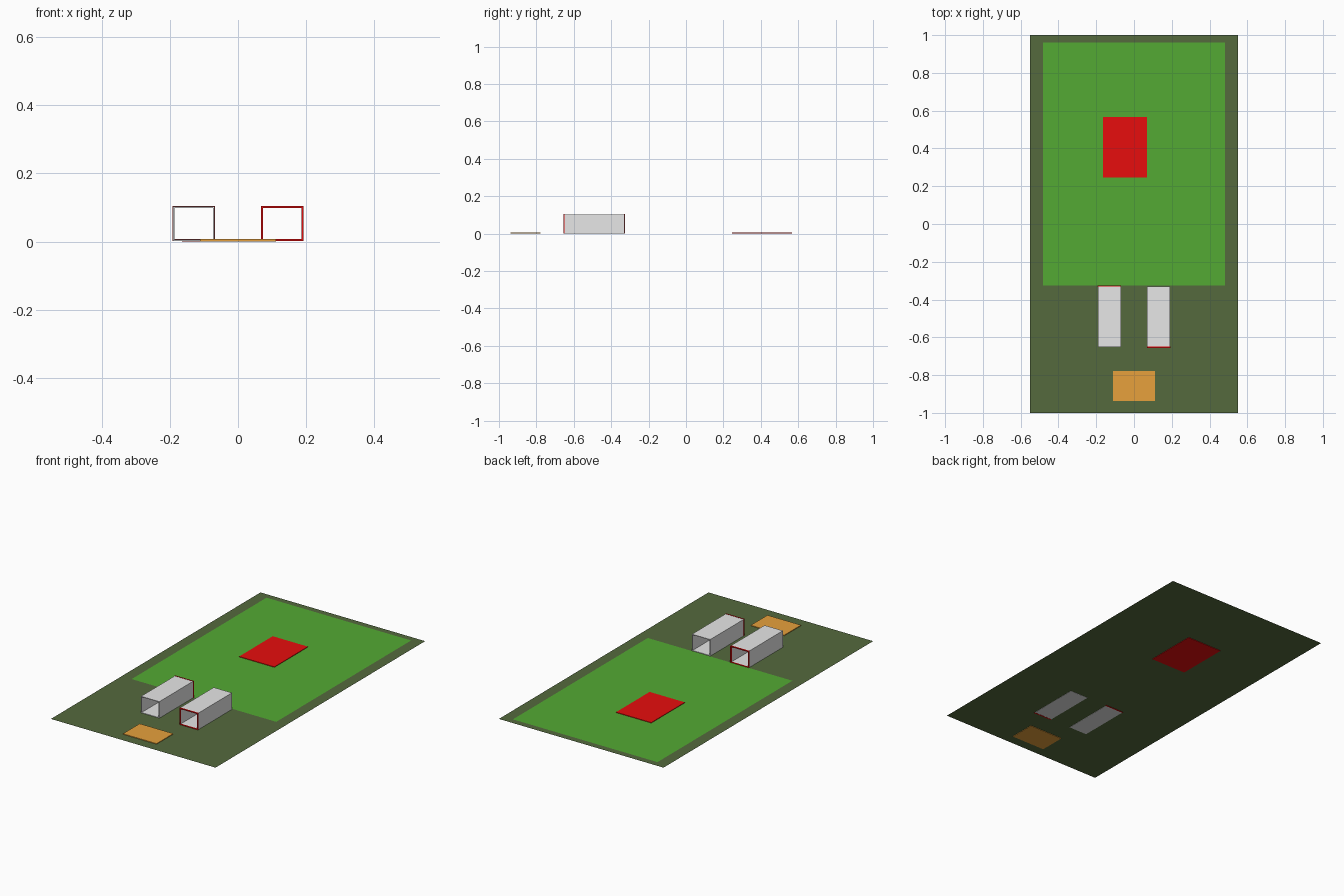
import bpy, bmesh

if "Cube" in bpy.data.objects:
    bpy.data.objects.remove(bpy.data.objects["Cube"])


def material(name, rgb):
    m = bpy.data.materials.new(name)
    m.diffuse_color = (*rgb, 1)
    m.use_nodes = True
    m.node_tree.nodes["Principled BSDF"].inputs["Base Color"].default_value = m.diffuse_color
    return m


OLIVE = material("dark_olive", (0.09, 0.144, 0.048))
GREEN = material("grass_green", (0.087, 0.402, 0.033))
RED = material("red", (0.8, 0.004, 0.004))
ORANGE = material("orange", (0.8, 0.356, 0.045))
GREY = material("light_grey", (0.8, 0.8, 0.8))


def finish(bm, name, mat):
    bmesh.ops.recalc_face_normals(bm, faces=bm.faces)
    me = bpy.data.meshes.new(name)
    bm.to_mesh(me)
    bm.free()
    me.materials.append(mat)
    ob = bpy.data.objects.new(name, me)
    bpy.context.collection.objects.link(ob)
    return ob


def sheet(name, x0, x1, y0, y1, z, mat):
    bm = bmesh.new()
    bm.faces.new([bm.verts.new(p) for p in
                  ((x0, y0, z), (x1, y0, z), (x1, y1, z), (x0, y1, z))])
    bm.normal_update()
    return finish_sheet(bm, name, mat)


def finish_sheet(bm, name, mat):
    f = next(iter(bm.faces))
    if f.normal.z < 0:
        f.normal_flip()
    me = bpy.data.meshes.new(name)
    bm.to_mesh(me)
    bm.free()
    me.materials.append(mat)
    ob = bpy.data.objects.new(name, me)
    bpy.context.collection.objects.link(ob)
    return ob


def plate(name, x0, x1, y0, y1, z0, z1, mat):
    bm = bmesh.new()
    bmesh.ops.create_cube(bm, size=1)
    for v in bm.verts:
        v.co.x = x1 if v.co.x > 0 else x0
        v.co.y = y1 if v.co.y > 0 else y0
        v.co.z = z1 if v.co.z > 0 else z0
    return finish(bm, name, mat)


def tube(name, x0, x1, y0, y1, z0, z1, wall, mat):
    """Open-ended square tube running along y."""
    w = wall
    outer = [(x0, z0), (x1, z0), (x1, z1), (x0, z1)]
    inner = [(x0 + w, z0 + w), (x1 - w, z0 + w), (x1 - w, z1 - w), (x0 + w, z1 - w)]
    bm = bmesh.new()
    rings = [[bm.verts.new((x, y, z)) for x, z in pts]
             for pts, y in ((outer, y0), (outer, y1), (inner, y1), (inner, y0))]
    for k in range(4):
        a, b = rings[k], rings[(k + 1) % 4]
        for i in range(4):
            j = (i + 1) % 4
            bm.faces.new((a[i], a[j], b[j], b[i]))
    return finish(bm, name, mat)


# Ground and lawn
sheet("ground", -0.55, 0.55, -1, 1, 0.003, OLIVE)
sheet("lawn", -0.483, 0.483, -0.325, 0.962, 0.0038, GREEN)

# Coloured pads
plate("red_pad", -0.165, 0.07, 0.247, 0.567, 0, 0.007, RED)
plate("orange_pad", -0.112, 0.112, -0.937, -0.778, 0, 0.007, ORANGE)

# Two tunnels, each with a red rim on one end
for side, x0, rim_y in (("left", -0.191, -0.332), ("right", 0.069, -0.656)):
    x1 = x0 + 0.122
    tube(side + "_tunnel", x0, x1, -0.652, -0.33, 0.002, 0.103, 0.004, GREY)
    tube(side + "_tunnel_rim", x0 - 0.001, x1 + 0.001, rim_y, rim_y + 0.007,
         0.001, 0.104, 0.006, RED)
